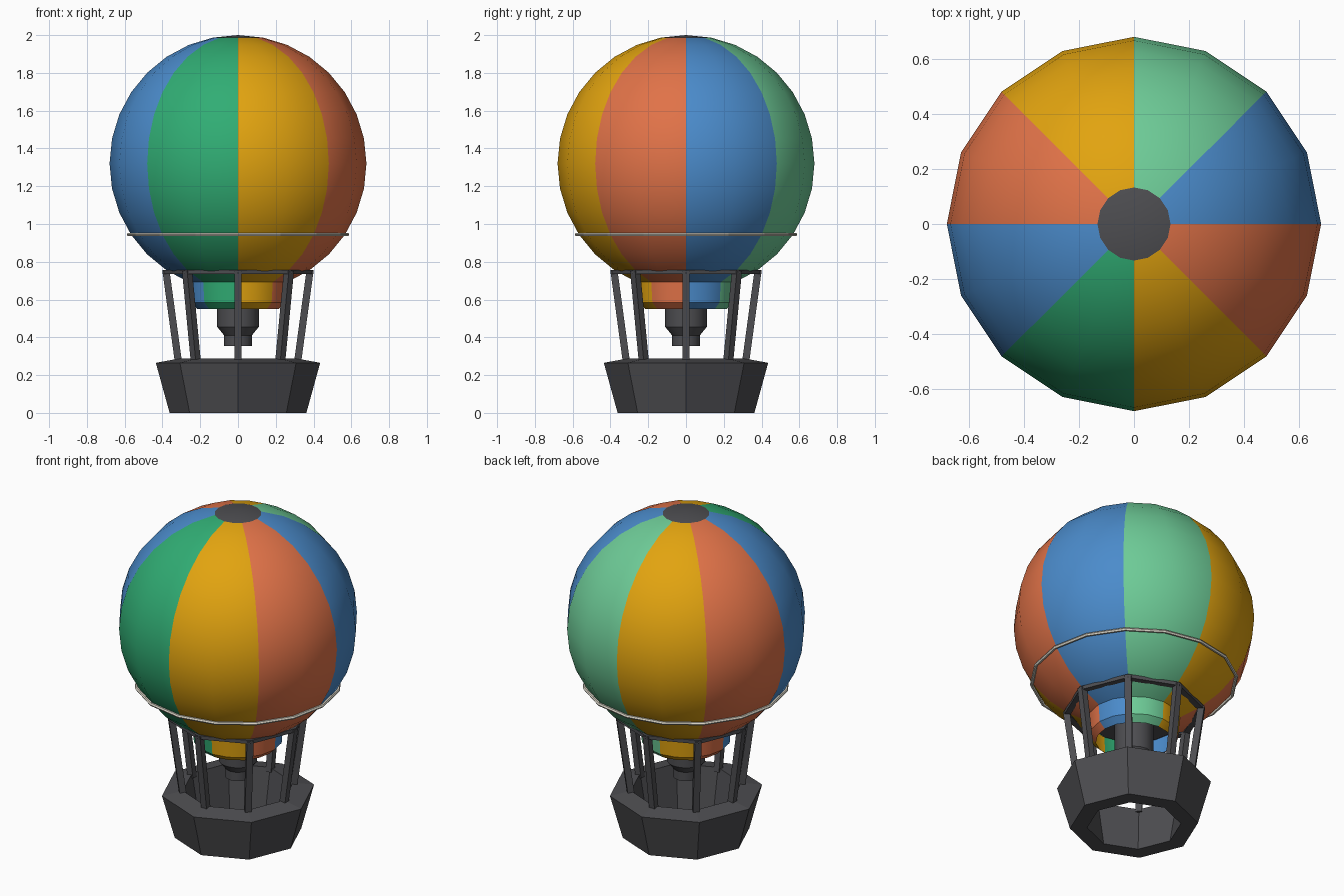
import bpy, bmesh, math
from mathutils import Vector

if "Cube" in bpy.data.objects:
    bpy.data.objects.remove(bpy.data.objects["Cube"])


def mat(name, r, g, b):
    m = bpy.data.materials.new(name)
    m.diffuse_color = (r, g, b, 1)
    m.use_nodes = True
    m.node_tree.nodes["Principled BSDF"].inputs["Base Color"].default_value = m.diffuse_color
    return m


BLUE = mat("blue", 0.07, 0.26, 0.60)
MINT = mat("light green", 0.155, 0.60, 0.31)
YELLOW = mat("yellow", 0.76, 0.37, 0.005)
ORANGE = mat("orange", 0.75, 0.17, 0.065)
GREEN = mat("green", 0.03, 0.42, 0.175)
GREY = mat("dark grey", 0.075, 0.075, 0.082)
CREAM = mat("cream", 0.76, 0.72, 0.62)


def finish(name, bm, mats, smooth=False):
    bmesh.ops.recalc_face_normals(bm, faces=bm.faces)
    me = bpy.data.meshes.new(name)
    bm.to_mesh(me)
    bm.free()
    for m in mats:
        me.materials.append(m)
    ob = bpy.data.objects.new(name, me)
    bpy.context.collection.objects.link(ob)
    if smooth:
        bpy.ops.object.select_all(action='DESELECT')
        ob.select_set(True)
        bpy.context.view_layer.objects.active = ob
        bpy.ops.object.shade_smooth_by_angle(angle=math.radians(30))
    return ob


def lathe(name, profile, n, mats, closed=False, rule=None, smooth=False):
    """Revolve (radius, z) points round z with n sides; radius 0 is a pole."""
    bm = bmesh.new()
    rings = []
    for r, z in profile:
        if r == 0:
            rings.append([bm.verts.new((0, 0, z))] * n)
        else:
            rings.append([bm.verts.new((r * math.cos(math.tau * i / n),
                                        r * math.sin(math.tau * i / n), z)) for i in range(n)])
    pairs = list(zip(rings, rings[1:]))
    if closed:
        pairs.append((rings[-1], rings[0]))
    for a, b in pairs:
        for i in range(n):
            j = (i + 1) % n
            f = bm.faces.new(list(dict.fromkeys((a[i], a[j], b[j], b[i]))))
            if rule:
                f.material_index = rule(f.calc_center_median())
    return finish(name, bm, mats, smooth)


# Envelope: sphere with dark crown, eight coloured gores and an open neck
R, CZ = 0.68, 1.32


def gore(c):
    if c.z > 1.985:
        return 8
    return int((math.atan2(c.y, c.x) % math.tau) / (math.pi / 4))


profile = [(0, CZ + R)]
for k in range(1, 15):
    a = math.pi * k / 16
    profile.append((R * math.sin(a), CZ + R * math.cos(a)))
profile += [(0.252, 0.585), (0.215, 0.55)]
lathe("envelope", profile, 16,
      [BLUE, MINT, YELLOW, ORANGE, BLUE, GREEN, YELLOW, ORANGE, GREY],
      rule=gore, smooth=True)

# Dark plate closing the neck inside
lathe("neck_plate", [(0, 0.685), (0.25, 0.685)], 16, [GREY])

# Pale rope hoop round the lower envelope
t = 0.01
lathe("rope_hoop", [(0.579 + t * math.cos(math.tau * i / 6),
                     0.945 + t * math.sin(math.tau * i / 6)) for i in range(6)],
      16, [CREAM], closed=True)

# Burner
lathe("burner", [(0, 0.68), (0.11, 0.68), (0.11, 0.455), (0.073, 0.41),
                 (0.073, 0.355), (0, 0.355)], 16, [GREY], smooth=True)

# Basket: open octagonal tub with thick walls
lathe("basket", [(0.362, 0), (0.435, 0.265), (0.315, 0.287), (0.265, 0)],
      8, [GREY], closed=True)

# Upper frame hoop
lathe("frame_hoop", [(0.40, 0.735), (0.40, 0.757), (0.362, 0.757), (0.362, 0.735)],
      8, [GREY], closed=True)

# Eight leaning posts
bm = bmesh.new()
for i in range(8):
    a = math.tau * i / 8
    out = Vector((math.cos(a), math.sin(a), 0))
    side = Vector((-math.sin(a), math.cos(a), 0))
    ends = []
    for r, z in ((0.315, 0.265), (0.381, 0.75)):
        c = out * r + Vector((0, 0, z))
        ends.append([bm.verts.new(c + out * 0.019 * u + side * 0.019 * v)
                     for u, v in ((-1, -1), (1, -1), (1, 1), (-1, 1))])
    lo, hi = ends
    bm.faces.new(lo)
    bm.faces.new(hi)
    for k in range(4):
        m = (k + 1) % 4
        bm.faces.new((lo[k], lo[m], hi[m], hi[k]))
finish("posts", bm, [GREY])
